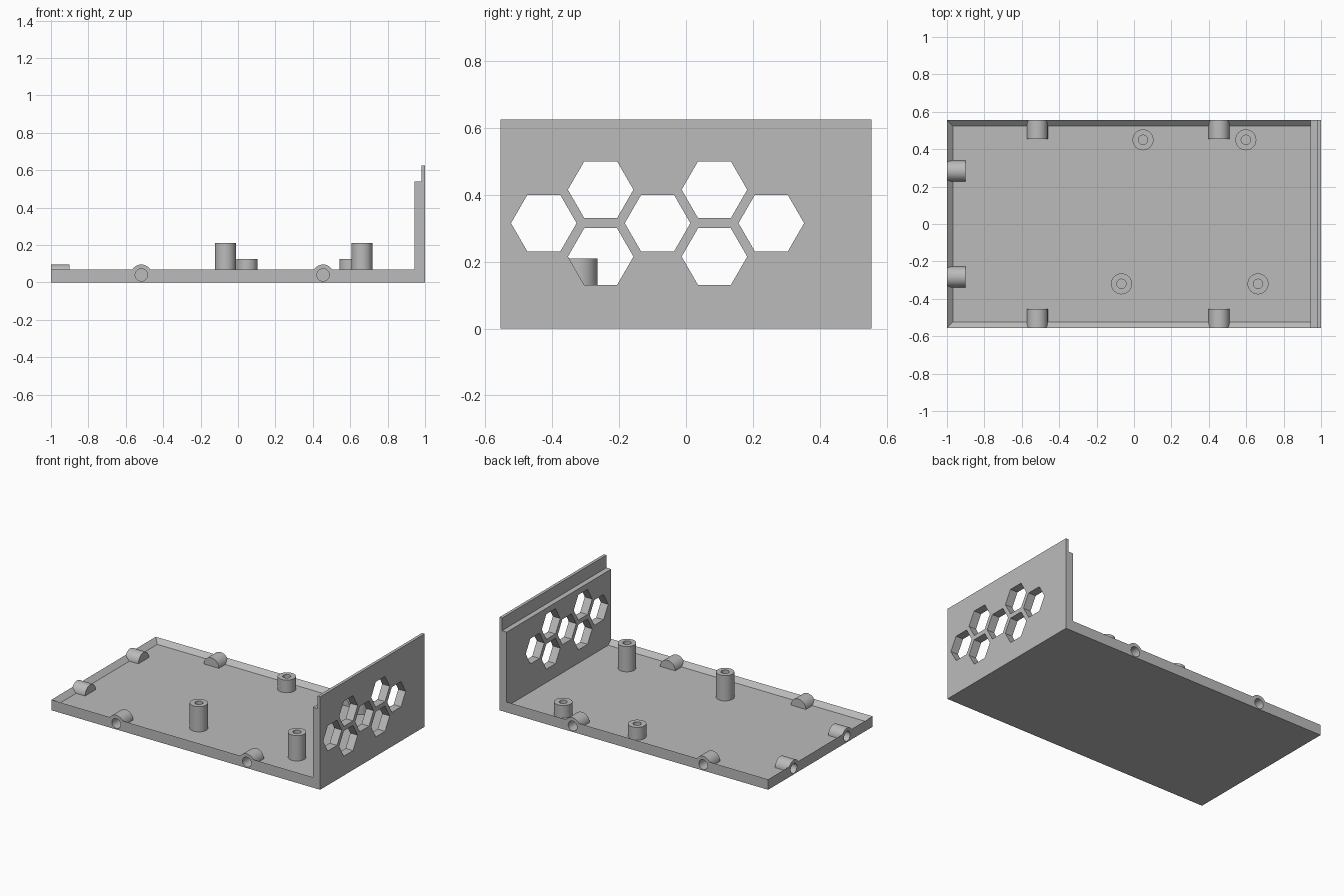
import bpy, bmesh
from math import pi, cos, sin, radians
from mathutils import Matrix, Vector

if "Cube" in bpy.data.objects:
    bpy.data.objects.remove(bpy.data.objects["Cube"])

grey = bpy.data.materials.new("plain grey")
grey.use_nodes = True
grey.diffuse_color = (0.5, 0.5, 0.5, 1)
grey.node_tree.nodes["Principled BSDF"].inputs["Base Color"].default_value = (0.5, 0.5, 0.5, 1)

HALF_Y, FLOOR, RIM, WALL_X = 0.555, 0.04, 0.07, 0.945


def make(name, bm):
    bmesh.ops.recalc_face_normals(bm, faces=bm.faces)
    mesh = bpy.data.meshes.new(name)
    bm.to_mesh(mesh)
    bm.free()
    mesh.materials.append(grey)
    ob = bpy.data.objects.new(name, mesh)
    bpy.context.collection.objects.link(ob)
    return ob


def prism(bm, points, depth, matrix):
    """Extrude a 2D outline (local x, z) along local y, then place it."""
    ring = [bm.verts.new(matrix @ Vector((x, 0, z))) for x, z in points]
    face = bm.faces.new(ring)
    moved = bmesh.ops.extrude_face_region(bm, geom=[face])["geom"]
    shift = matrix.to_3x3() @ Vector((0, depth, 0))
    bmesh.ops.translate(bm, vec=shift, verts=[v for v in moved if isinstance(v, bmesh.types.BMVert)])


def circle(r, n, cz=0, span=2 * pi):
    count = n if span == 2 * pi else n + 1
    return [(r * cos(span * i / n), cz + r * sin(span * i / n)) for i in range(count)]


def boolean(ob, cutter, operation):
    mod = ob.modifiers.new(operation, "BOOLEAN")
    mod.operation, mod.solver, mod.object = operation, "EXACT", cutter
    bpy.context.view_layer.objects.active = ob
    bpy.ops.object.modifier_apply(modifier=mod.name)
    bpy.data.objects.remove(cutter)


def smooth(ob):
    bpy.ops.object.select_all(action="DESELECT")
    ob.select_set(True)
    bpy.context.view_layer.objects.active = ob
    bpy.ops.object.shade_smooth_by_angle(angle=radians(30))


# Tray: solid floor with a knife-edged, inward-sloping rim on three sides
bm = bmesh.new()


def rect(x0, x1, y, z):
    return [bm.verts.new(p) for p in ((x0, -y, z), (x1, -y, z), (x1, y, z), (x0, y, z))]


bottom = rect(-1, WALL_X, HALF_Y, 0)
rim = rect(-1, WALL_X, HALF_Y, RIM)
floor = rect(-0.967, WALL_X, HALF_Y - 0.032, FLOOR)
bm.faces.new(bottom)
bm.faces.new(floor)
for i in (0, 2, 3):
    j = (i + 1) % 4
    bm.faces.new((bottom[i], bottom[j], rim[j], rim[i]))
    bm.faces.new((rim[i], rim[j], floor[j], floor[i]))
bm.faces.new((bottom[1], bottom[2], rim[2], floor[2], floor[1], rim[1]))
tray = make("tray", bm)

# Arched screw bosses around the rim, each with a blind hole from outside
places = [(x, s * HALF_Y, pi if s > 0 else 0) for x in (-0.517, 0.455) for s in (-1, 1)]
places += [(-1, y, -pi / 2) for y in (-0.283, 0.283)]
arch = circle(0.056, 20, FLOOR, pi) + [(-0.056, 0.02), (0.056, 0.02)]
bosses, holes = bmesh.new(), bmesh.new()
for x, y, turn in places:
    place = Matrix.Translation((x, y, 0)) @ Matrix.Rotation(turn, 4, "Z")
    prism(bosses, arch, 0.1, place)
    prism(holes, circle(0.033, 28, FLOOR), 0.13, place @ Matrix.Translation((0, -0.05, 0)))
boolean(tray, make("bosses", bosses), "UNION")
boolean(tray, make("boss_holes", holes), "DIFFERENCE")
smooth(tray)

# End wall: stepped profile with a thin upper lip, pierced by hexagonal vents
bm = bmesh.new()
profile = [(WALL_X, 0), (1, 0), (1, 0.625), (0.98, 0.625), (0.98, 0.54), (WALL_X, 0.54)]
prism(bm, profile, 2 * HALF_Y, Matrix.Translation((0, -HALF_Y, 0)))
wall = make("end_wall", bm)
vents = bmesh.new()
for column in range(5):
    for z in ((0.315,) if column % 2 == 0 else (0.215, 0.415)):
        place = Matrix.Translation((1.1, -0.425 + 0.17 * column, z)) @ Matrix.Rotation(pi / 2, 4, "Z")
        prism(vents, circle(0.098, 6), 0.3, place)
boolean(wall, make("vents", vents), "DIFFERENCE")

# Hollow standoff posts: two tall at the front, two short at the back
for name, x, y, top in (("tall_post_right", -0.067, -0.32, 0.21), ("tall_post_left", 0.663, -0.32, 0.21),
                        ("short_post_right", 0.048, 0.45, 0.125), ("short_post_left", 0.598, 0.45, 0.125)):
    bm = bmesh.new()
    rings = []
    for r, z in ((0.056, FLOOR - 0.01), (0.056, top), (0.025, top), (0.025, FLOOR)):
        rings.append([bm.verts.new((x + px, y + py, z)) for px, py in circle(r, 32)])
    for a, b in zip(rings, rings[1:]):
        for i in range(32):
            j = (i + 1) % 32
            bm.faces.new((a[i], a[j], b[j], b[i]))
    bm.faces.new(rings[0])
    bm.faces.new(rings[-1])
    smooth(make(name, bm))
